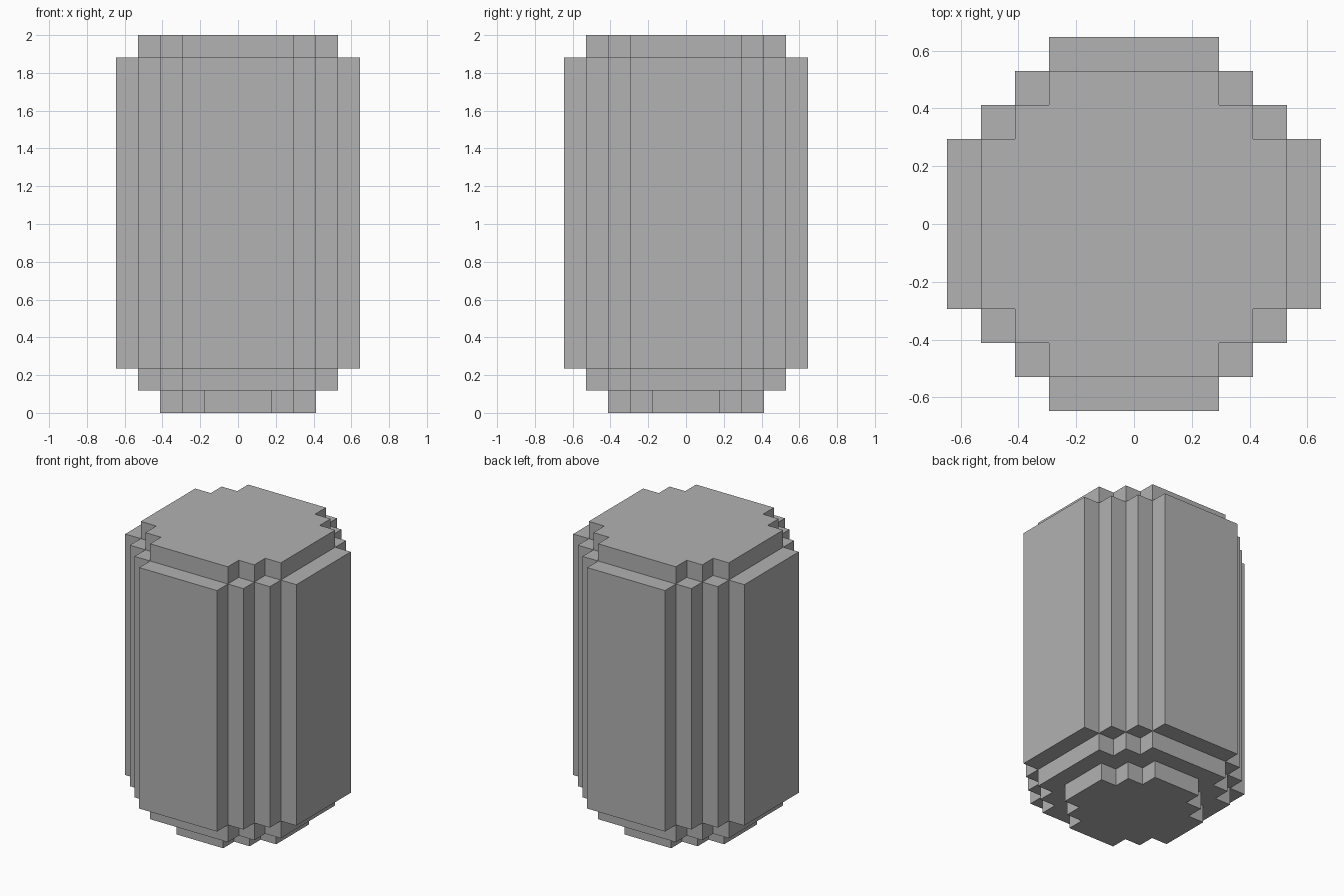
import bpy
import bmesh

default = bpy.data.objects.get("Cube")
if default:
    bpy.data.objects.remove(default)

UNIT = 2 / 17      # one block
REACH = 5          # blocks from the centre column to the outer wall

# Tiers: first block row, last block row, reach, and sum limit of the stepped corner
TIERS = [
    (0, 0, 3, 4),      # foot
    (1, 1, 4, 6),      # lower step
    (2, 15, 5, 7),     # main body
    (16, 16, 4, 6),    # lid
]

stone = bpy.data.materials.new("grey")
stone.use_nodes = True
grey = (0.445, 0.445, 0.445, 1)
stone.diffuse_color = grey
stone.node_tree.nodes["Principled BSDF"].inputs["Base Color"].default_value = grey


def tier_cells():
    """Blocks that fill the stepped round plan of every tier."""
    cells = set()
    span = range(-REACH, REACH + 1)
    for first, last, reach, limit in TIERS:
        for x in span:
            for y in span:
                if max(abs(x), abs(y)) <= reach and abs(x) + abs(y) <= limit:
                    cells.update((x, y, z) for z in range(first, last + 1))
    return cells


def add_wall(bm, cell, axis, side):
    """Add the outer face of a block on one side of one axis."""
    u, v = (axis + 1) % 3, (axis + 2) % 3
    ring = [(-1, -1), (1, -1), (1, 1), (-1, 1)]
    verts = []
    for a, b in ring[::side]:
        p = [cell[0], cell[1], cell[2] + 0.5]
        p[axis] += side / 2
        p[u] += a / 2
        p[v] += b / 2
        verts.append(bm.verts.new([c * UNIT for c in p]))
    bm.faces.new(verts)


# Outer skin only, welded and merged into large flat faces
bm = bmesh.new()
cells = tier_cells()
for cell in cells:
    for axis in range(3):
        for side in (-1, 1):
            neighbour = list(cell)
            neighbour[axis] += side
            if tuple(neighbour) not in cells:
                add_wall(bm, cell, axis, side)
bmesh.ops.remove_doubles(bm, verts=bm.verts, dist=UNIT / 100)
bmesh.ops.dissolve_limit(bm, angle_limit=0.01, verts=bm.verts, edges=bm.edges)

mesh = bpy.data.meshes.new("stepped_barrel")
bm.to_mesh(mesh)
bm.free()
mesh.materials.append(stone)
barrel = bpy.data.objects.new("stepped_barrel", mesh)
bpy.context.collection.objects.link(barrel)
